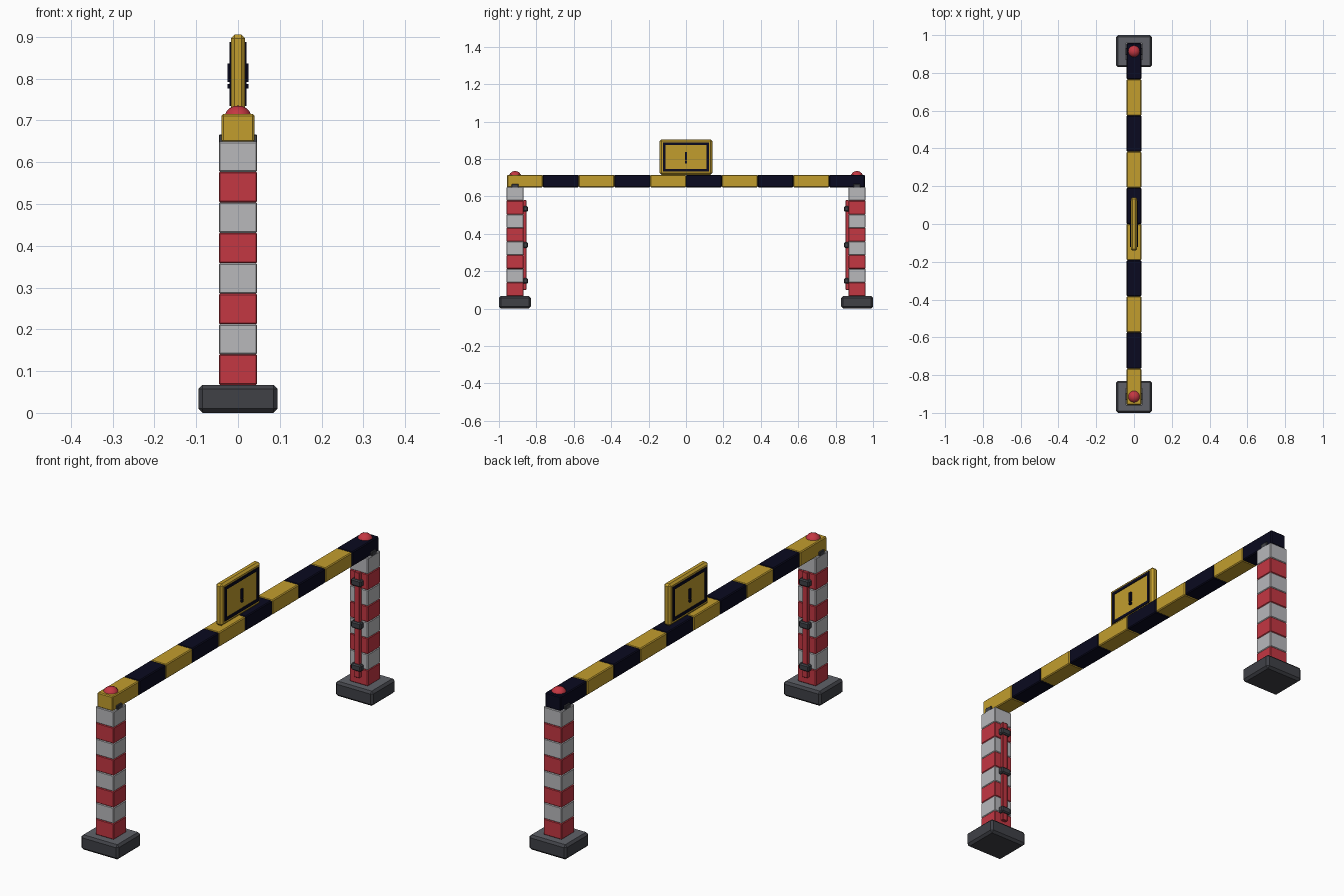
import bpy, bmesh, math

if "Cube" in bpy.data.objects:
    bpy.data.objects.remove(bpy.data.objects["Cube"])


def material(name, rgb):
    m = bpy.data.materials.new(name)
    m.diffuse_color = (*rgb, 1.0)
    m.use_nodes = True
    m.node_tree.nodes["Principled BSDF"].inputs["Base Color"].default_value = m.diffuse_color
    return m


RED = material("signal red", (0.55, 0.038, 0.055))
WHITE = material("pale grey", (0.48, 0.48, 0.50))
YELLOW = material("warning yellow", (0.54, 0.34, 0.027))
NAVY = material("navy black", (0.003, 0.003, 0.014))
DARK = material("dark rubber", (0.05, 0.052, 0.062))
PLATE = material("base top grey", (0.115, 0.12, 0.14))


def finish(name, bm, mats):
    bmesh.ops.recalc_face_normals(bm, faces=bm.faces[:])
    mesh = bpy.data.meshes.new(name)
    bm.to_mesh(mesh)
    bm.free()
    for m in mats:
        mesh.materials.append(m)
    obj = bpy.data.objects.new(name, mesh)
    bpy.context.collection.objects.link(obj)
    return obj


def box(name, centre, size, mat, bevel=0.0):
    bm = bmesh.new()
    bmesh.ops.create_cube(bm, size=1)
    for v in bm.verts:
        v.co = [c + k * s for c, k, s in zip(centre, v.co, size)]
    if bevel:
        bmesh.ops.bevel(bm, geom=bm.edges[:], offset=bevel, segments=1,
                        affect='EDGES')
    return finish(name, bm, [mat])


def lamp(name, y):
    bm = bmesh.new()
    bmesh.ops.create_uvsphere(bm, u_segments=16, v_segments=10, radius=0.033)
    for v in bm.verts:
        v.co.z = v.co.z * 0.95 + 0.704
        v.co.y += y
    obj = finish(name, bm, [RED])
    for p in obj.data.polygons:
        p.use_smooth = True


def sign_frame(name, x):
    # Flat rectangular ring made of four strips
    hy, z0, z1, w = 0.122, 0.734, 0.888, 0.013
    mid = (z0 + z1) / 2
    for label, z in (("lower", z0 + w / 2), ("upper", z1 - w / 2)):
        box(f"{name}_{label}", (x, 0, z), (0.006, 2 * hy, w), NAVY)
    for label, y in (("front", -hy + w / 2), ("back", hy - w / 2)):
        box(f"{name}_{label}", (x, y, mid), (0.006, w, z1 - z0 - 2 * w), NAVY)


POST_Y = 0.914
BAND = 0.0728

for side, s in (("front", -1), ("back", 1)):
    y = s * POST_Y

    # Foot with a lighter top face
    foot = box(f"{side}_foot", (0, s * 0.915, 0.0335), (0.19, 0.17, 0.067),
               DARK, 0.01)
    foot.data.materials.append(PLATE)
    for p in foot.data.polygons:
        if p.normal.z > 0.9:
            p.material_index = 1

    # Striped post
    for i in range(8):
        box(f"{side}_post_band_{i + 1}", (0, y, 0.067 + BAND * (i + 0.5)),
            (0.092, 0.092, BAND), WHITE if i % 2 else RED, 0.003)

    # Rail and clips on the inner face
    inner = y - s * 0.046
    box(f"{side}_inner_rail", (0, inner - s * 0.006, 0.34),
        (0.026, 0.016, 0.48), RED, 0.002)
    for i, z in enumerate((0.148, 0.34, 0.533)):
        box(f"{side}_clip_{i + 1}", (0, inner - s * 0.010, z),
            (0.05, 0.026, 0.03), DARK, 0.005)

    # Bracket holding the beam
    box(f"{side}_bracket", (0, y, 0.655), (0.092, 0.036, 0.022), DARK, 0.002)

    lamp(f"{side}_lamp", y)

# Striped cross beam
STEP = 1.914 / 10
for i in range(10):
    box(f"beam_segment_{i + 1}", (0, -0.957 + STEP * (i + 0.5), 0.6815),
        (0.078, STEP, 0.067), NAVY if i % 2 else YELLOW, 0.004)

# Warning board with frame and exclamation mark on both faces
box("sign_board", (0, 0, 0.810), (0.034, 0.282, 0.19), YELLOW, 0.009)
for side, s in (("left", -1), ("right", 1)):
    sign_frame(f"{side}_sign_frame", s * 0.0175)
    box(f"{side}_mark_bar", (s * 0.0205, 0, 0.814), (0.009, 0.011, 0.044), NAVY)
    box(f"{side}_mark_dot", (s * 0.0205, 0, 0.782), (0.009, 0.011, 0.011), NAVY)
